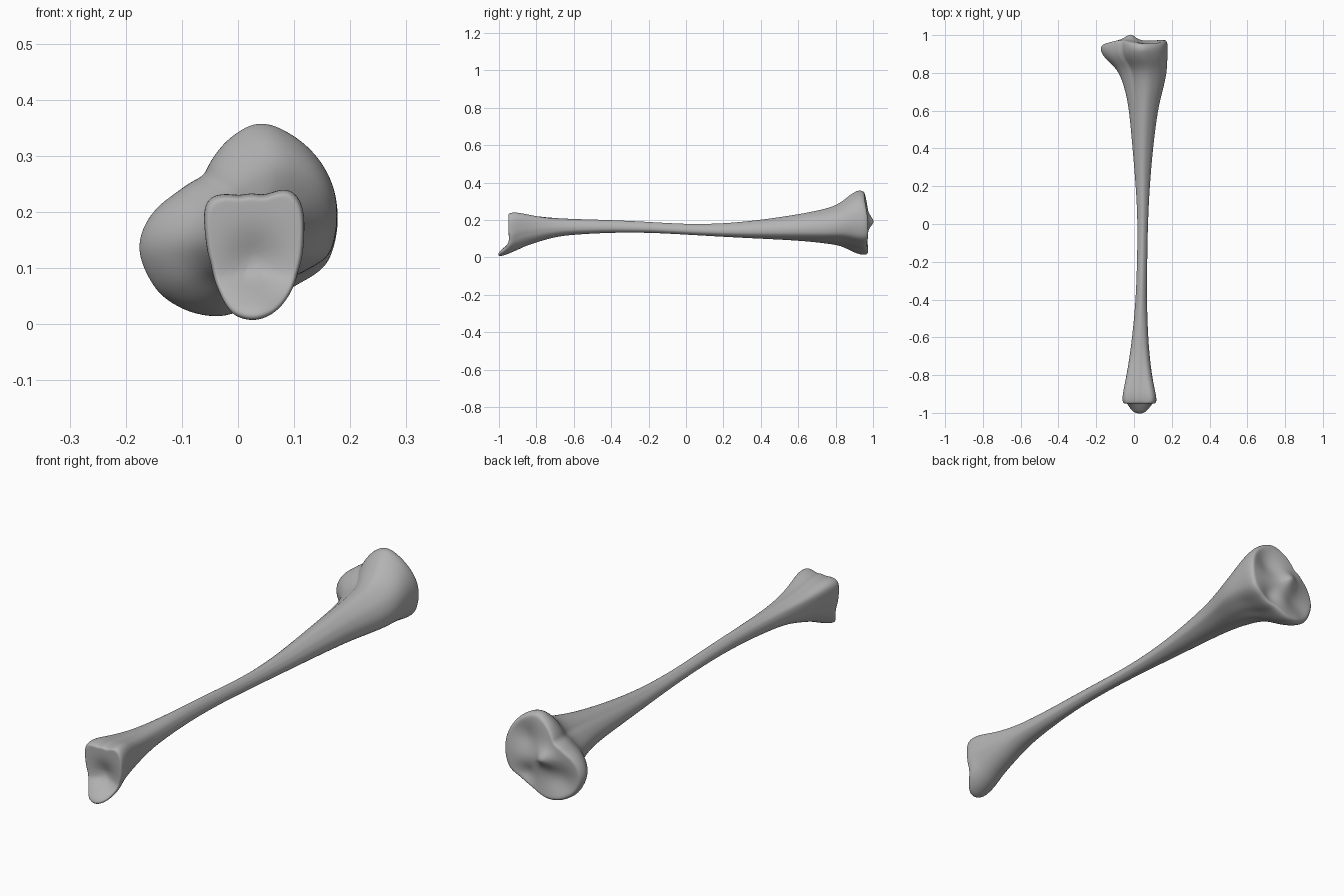
import bpy
import bmesh
from math import atan2, hypot, cos, sin, pi, exp

if "Cube" in bpy.data.objects:
    bpy.data.objects.remove(bpy.data.objects["Cube"], do_unlink=True)

SIDES = 40

# Cross-section outlines in hundredths of a unit (x, z)
HEAD = [(4, 36), (9, 34), (14, 30), (17, 25), (18, 20), (17.5, 14), (16, 10), (11, 7),
        (4, 4), (-3, 1), (-9, 2), (-14, 5), (-17, 10), (-18, 14), (-15, 20),
        (-11, 23), (-6, 26), (-4, 30), (0, 34)]
FOOT = [(-6, 22), (0, 22.5), (5, 22.5), (9, 24), (11.5, 22), (12, 15), (11, 9), (9, 4),
        (6, 1), (3, 0), (-1, 1), (-3.5, 5), (-5, 10), (-6, 15)]
SHAFT = [(0, 10), (5, 7), (8, 3), (9, -5), (3, -10), (-6, -8), (-10, 0), (-6, 7)]

# Stations along the length: y, left x, right x, bottom z, top z, blend
# Blend runs from the foot outline (-1) through the shaft (0) to the head (1)
STATIONS = [
    (-92, -6.2, 12, 0.3, 24, -1),
    (-90, -6, 11.5, 4, 24, -1),
    (-86, -5.2, 10.7, 6, 23.3, -.9),
    (-80, -4, 9.5, 8, 22, -.7),
    (-70, -2.3, 8.3, 11, 21, -.4),
    (-60, -1, 7.5, 12.2, 20.5, -.2),
    (-40, 1, 6.7, 13.3, 20, 0),
    (-20, 1.6, 7, 13.3, 19, 0),
    (0, 2, 7.3, 12.2, 17.7, 0),
    (20, 1, 8.3, 11, 18, 0),
    (40, -.8, 10, 10, 20, .05),
    (60, -2.5, 12.5, 9, 23, .2),
    (70, -4.5, 15, 8, 25, .4),
    (78, -7, 17, 7, 27, .6),
    (83, -10, 17.5, 6, 29.5, .8),
    (87, -15, 17.7, 4, 33, .95),
    (91, -17.6, 17.8, 2, 35.5, 1),
    (94, -17.9, 17.9, 1, 36, 1),
]


def fit(points):
    """Stretch an outline to fill the square from -1 to 1."""
    xs, zs = zip(*points)
    def unit(v, vals):
        return 2 * (v - min(vals)) / (max(vals) - min(vals)) - 1
    return [(unit(x, xs), unit(z, zs)) for x, z in points]


def radii(points):
    """Sample the outline radius at evenly spaced angles."""
    polar = sorted((atan2(z, x) % (2 * pi), hypot(x, z)) for x, z in fit(points))
    polar = ([(polar[-1][0] - 2 * pi, polar[-1][1])] + polar
             + [(polar[0][0] + 2 * pi, polar[0][1])])
    result = []
    for i in range(SIDES):
        angle = 2 * pi * i / SIDES
        for (a, ra), (b, rb) in zip(polar, polar[1:]):
            if a <= angle <= b:
                result.append(ra + (rb - ra) * (angle - a) / max(b - a, 1e-6))
                break
    return result


def section(left, right, bottom, top, blend):
    """Blend the outlines and fit them to the station's box."""
    end = head_radii if blend > 0 else foot_radii
    w = abs(blend)
    ring = []
    for i in range(SIDES):
        r = shaft_radii[i] * (1 - w) + end[i] * w
        angle = 2 * pi * i / SIDES
        ring.append((r * cos(angle), r * sin(angle)))
    return [((left + right) / 200 + x * (right - left) / 200,
             (bottom + top) / 200 + z * (top - bottom) / 200) for x, z in fit(ring)]


def bump(x, z, cx, cz, size):
    return exp(-((x - cx) ** 2 + (z - cz) ** 2) / size ** 2)


def head_surface(x, z):
    """Plateau with two shallow dishes and a raised middle."""
    y = .975 - .25 * max(0, -.08 - x) - .9 * max(0, z - .2) ** 2
    y -= .025 * bump(x, z, -.08, .11, .06) + .025 * bump(x, z, .08, .25, .06)
    return y + .032 * bump(x, z, -.02, .19, .035) - .02 * bump(x, z, .07, .1, .04)


def foot_surface(x, z):
    """Hollow joint face with a spur along the lower edge."""
    return (-.95 + .022 * bump(x, z, .03, .11, .05)
            - .055 * max(0, min(1, (.085 - z) / .06)) * bump(x, 0, .03, 0, .08))


head_radii, foot_radii, shaft_radii = radii(HEAD), radii(FOOT), radii(SHAFT)
bm = bmesh.new()


def add_ring(coords):
    return [bm.verts.new(c) for c in coords]


def bridge(a, b):
    for i in range(SIDES):
        j = (i + 1) % SIDES
        bm.faces.new((a[i], a[j], b[j], b[i]))


def cap(outline, rim, surface):
    """Close an end with shrinking rings that follow its joint surface."""
    cx = sum(x for x, z in outline) / SIDES
    cz = sum(z for x, z in outline) / SIDES
    for s in (.95, .86, .72, .56, .4, .24, .1):
        flat = [(cx + (x - cx) * s, cz + (z - cz) * s) for x, z in outline]
        ring = add_ring([(x, surface(x, z), z) for x, z in flat])
        bridge(rim, ring)
        rim = ring
    tip = bm.verts.new((cx, surface(cx, cz), cz))
    for i in range(SIDES):
        bm.faces.new((rim[i], rim[(i + 1) % SIDES], tip))


# Shaft and flared ends, lofted through the stations
outlines, rings = [], []
for n, (y, *box) in enumerate(STATIONS):
    outline = section(*box)
    coords = []
    for x, z in outline:
        place = y / 100
        if n == 0:
            place = foot_surface(x, z) + .018
        elif n == len(STATIONS) - 1:
            place = head_surface(x, z) - .02
        coords.append((x, place, z))
    outlines.append(outline)
    rings.append(add_ring(coords))
for a, b in zip(rings, rings[1:]):
    bridge(a, b)

# Joint faces at both ends
cap(outlines[0], rings[0], foot_surface)
cap(outlines[-1], rings[-1], head_surface)

bmesh.ops.recalc_face_normals(bm, faces=bm.faces)
mesh = bpy.data.meshes.new("long_bone")
bm.to_mesh(mesh)
bm.free()
bone = bpy.data.objects.new("long_bone", mesh)
bpy.context.collection.objects.link(bone)

# Plain grey bone colour
grey = bpy.data.materials.new("bone_grey")
grey.use_nodes = True
colour = (.45, .45, .45, 1)
grey.diffuse_color = colour
grey.node_tree.nodes["Principled BSDF"].inputs["Base Color"].default_value = colour
mesh.materials.append(grey)

# Smooth rounded surface
smooth = bone.modifiers.new("smooth_surface", "SUBSURF")
smooth.levels = smooth.render_levels = 2
mesh.shade_smooth()
